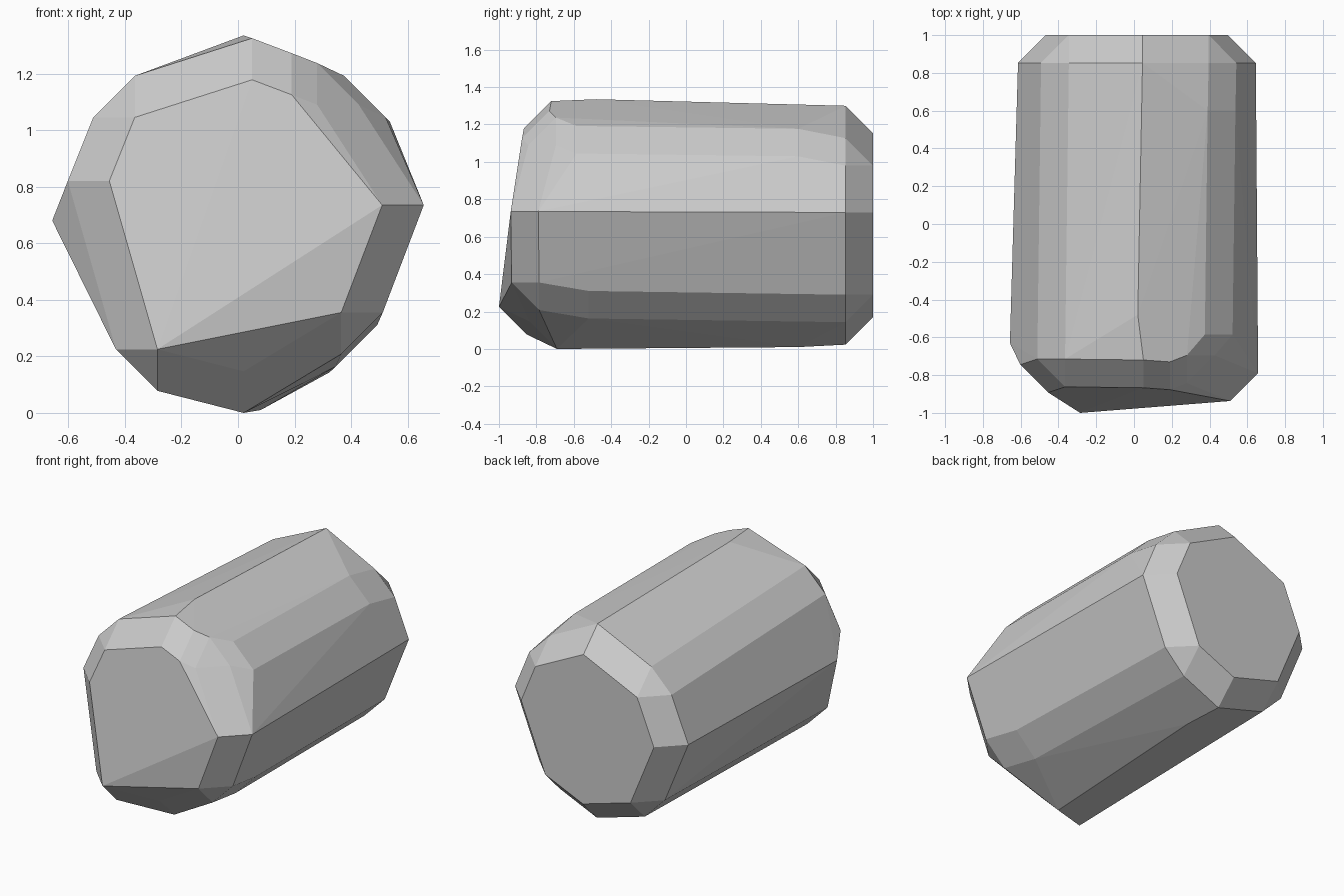
import bpy, bmesh
from mathutils import Vector

if "Cube" in bpy.data.objects:
    bpy.data.objects.remove(bpy.data.objects["Cube"])

R = 0.147  # bevel size: every core corner is swollen by an octahedron

# flat rear cap outline (x, z)
REAR_Y = 0.853
rear = [(0.045, 1.153), (0.395, 0.98), (0.498, 0.73), (0.323, 0.29),
        (0.05, 0.17), (-0.297, 0.27), (-0.467, 0.68), (-0.345, 0.975)]
core = [(x, REAR_Y, z) for x, z in rear]

# gentle bulges along the body
core += [(0.08, 0.6, 0.157), (0.39, 0.6, 1.03), (0.345, -0.52, 0.31),
         (-0.51, -0.63, 0.68), (0.02, -0.48, 1.188), (0.375, -0.585, 1.045)]

# uneven front face corners
core += [(-0.285, -0.853, 0.225), (0.51, -0.79, 0.735), (0.365, -0.785, 0.355),
         (0.02, -0.69, 0.147), (-0.455, -0.745, 0.82), (-0.365, -0.715, 1.045),
         (0.05, -0.72, 1.178), (0.19, -0.73, 1.125), (0.28, -0.695, 1.09)]

# convex skin around the swollen corners
bm = bmesh.new()
for point in core:
    for axis in range(3):
        for side in (-R, R):
            v = Vector(point)
            v[axis] += side
            bm.verts.new(v)
hull = bmesh.ops.convex_hull(bm, input=bm.verts[:])
unused = {g for g in hull["geom_interior"] + hull["geom_unused"]
          if isinstance(g, bmesh.types.BMVert)}
bmesh.ops.delete(bm, geom=list(unused), context='VERTS')
bmesh.ops.dissolve_limit(bm, angle_limit=0.01, verts=bm.verts[:], edges=bm.edges[:])
bmesh.ops.recalc_face_normals(bm, faces=bm.faces[:])

mesh = bpy.data.meshes.new("faceted_body")
bm.to_mesh(mesh)
bm.free()
body = bpy.data.objects.new("faceted_body", mesh)
bpy.context.collection.objects.link(body)
